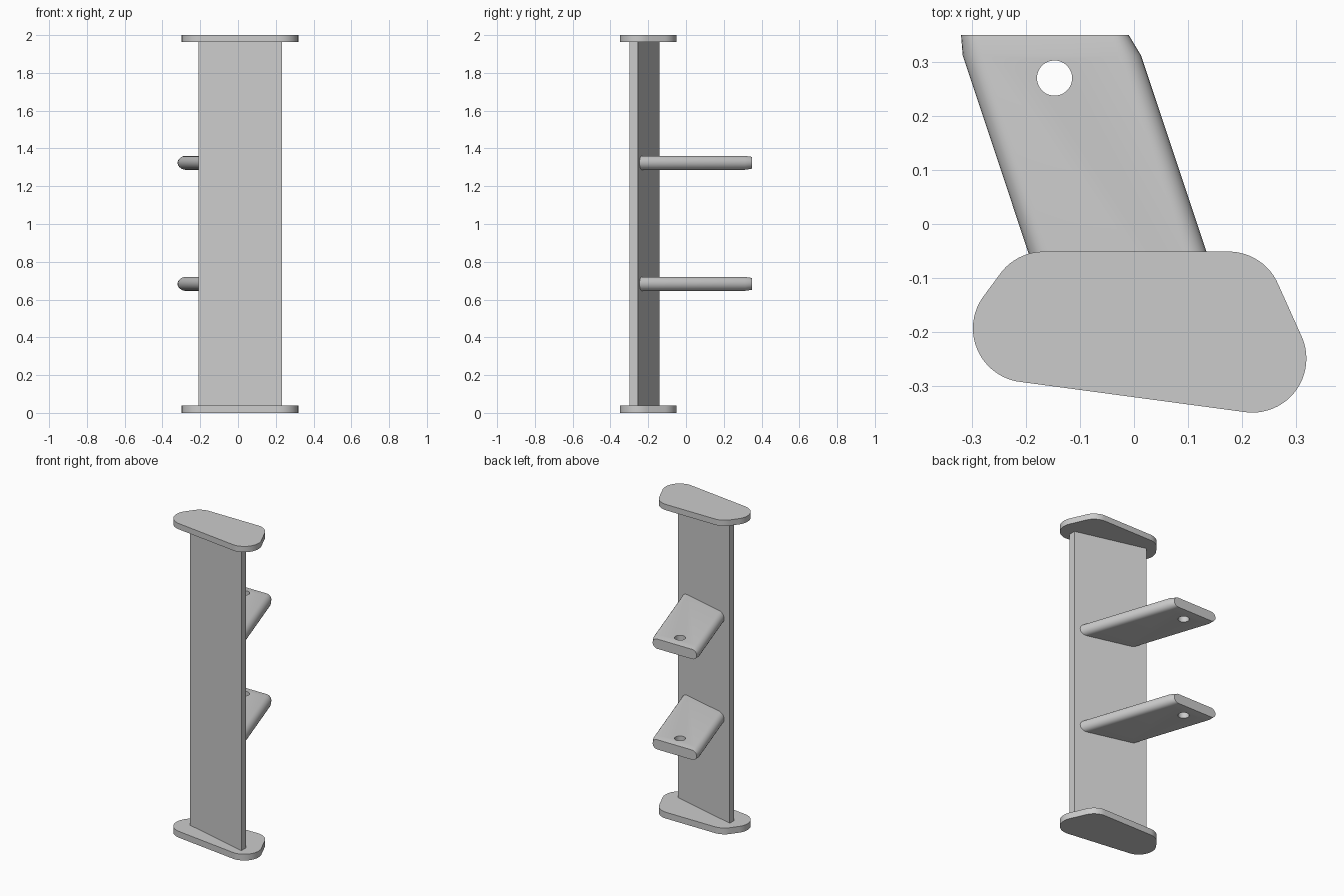
import bpy, bmesh, math
from mathutils.geometry import convex_hull_2d

if "Cube" in bpy.data.objects:
    bpy.data.objects.remove(bpy.data.objects["Cube"])


def make_object(name, bm, smooth=None):
    bmesh.ops.recalc_face_normals(bm, faces=bm.faces)
    me = bpy.data.meshes.new(name)
    bm.to_mesh(me)
    bm.free()
    ob = bpy.data.objects.new(name, me)
    bpy.context.collection.objects.link(ob)
    if smooth:
        bpy.ops.object.select_all(action='DESELECT')
        ob.select_set(True)
        bpy.context.view_layer.objects.active = ob
        bpy.ops.object.shade_smooth_by_angle(angle=math.radians(smooth))
    return ob


def prism(name, outline, z0, z1, smooth=None):
    bm = bmesh.new()
    face = bm.faces.new([bm.verts.new((x, y, z0)) for x, y in outline])
    top = bmesh.ops.extrude_face_region(bm, geom=[face])['geom']
    for v in top:
        if isinstance(v, bmesh.types.BMVert):
            v.co.z = z1
    return make_object(name, bm, smooth)


# End plates: rounded outline around four corner circles
R, N = 0.1, 64
centres = [(-0.198, -0.193), (0.219, -0.249), (0.175, -0.151), (-0.167, -0.151)]
pts = [(cx + R * math.cos(2 * math.pi * i / N), cy + R * math.sin(2 * math.pi * i / N))
       for cx, cy in centres for i in range(N)]
outline = [pts[i] for i in convex_hull_2d(pts)]
prism("bottom_plate", outline, 0.0, 0.04, 30)
prism("top_plate", outline, 1.963, 2.0, 30)

# Slanted upright panel between the plates
prism("upright_panel", [(-0.21, -0.185), (0.234, -0.30), (0.234, -0.255), (-0.21, -0.14)],
      0.04, 1.963)

# Shelf arms: stadium section lofted along a slanted direction
K = -0.333                # sideways drift of the arm per unit of y
M, YC = -0.2587, -0.2168  # centre line of the panel


def section(xl, xr, rx, rz, steps=12):
    right = [(xr - rx + rx * math.sin(math.pi * i / steps), rz * math.cos(math.pi * i / steps))
             for i in range(steps + 1)]
    left = [(xl + rx - rx * math.sin(math.pi * i / steps), -rz * math.cos(math.pi * i / steps))
            for i in range(steps + 1)]
    return right + left


def arm(name, z):
    body = section(-0.317, 0.013, 0.039, 0.037)
    tip = section(-0.32, -0.01, 0.032, 0.031)
    root = []
    for x, h in body:
        y = (YC + M * (x - K * 0.312)) / (1 - M * K)
        root.append((x + K * (y - 0.312), y, z + h))
    rings = [root, [(x, 0.312, z + h) for x, h in body], [(x, 0.35, z + h) for x, h in tip]]
    bm = bmesh.new()
    rings = [[bm.verts.new(p) for p in r] for r in rings]
    n = len(root)
    for a, b in zip(rings, rings[1:]):
        for i in range(n):
            j = (i + 1) % n
            bm.faces.new((a[i], a[j], b[j], b[i]))
    bm.faces.new(rings[0])
    bm.faces.new(rings[-1])
    ob = make_object(name, bm)

    # Round hole near the tip
    circle = [(-0.147 + 0.0325 * math.cos(2 * math.pi * i / 48),
               0.27 + 0.0325 * math.sin(2 * math.pi * i / 48)) for i in range(48)]
    cutter = prism("hole_cutter", circle, z - 0.1, z + 0.1)
    cutter.hide_render = True
    mod = ob.modifiers.new("hole", 'BOOLEAN')
    mod.operation = 'DIFFERENCE'
    mod.solver = 'EXACT'
    mod.object = cutter
    bpy.ops.object.select_all(action='DESELECT')
    ob.select_set(True)
    bpy.context.view_layer.objects.active = ob
    bpy.ops.object.modifier_apply(modifier=mod.name)
    bpy.data.objects.remove(cutter)
    bpy.ops.object.shade_smooth_by_angle(angle=math.radians(25))


arm("lower_arm", 0.683)
arm("upper_arm", 1.324)
